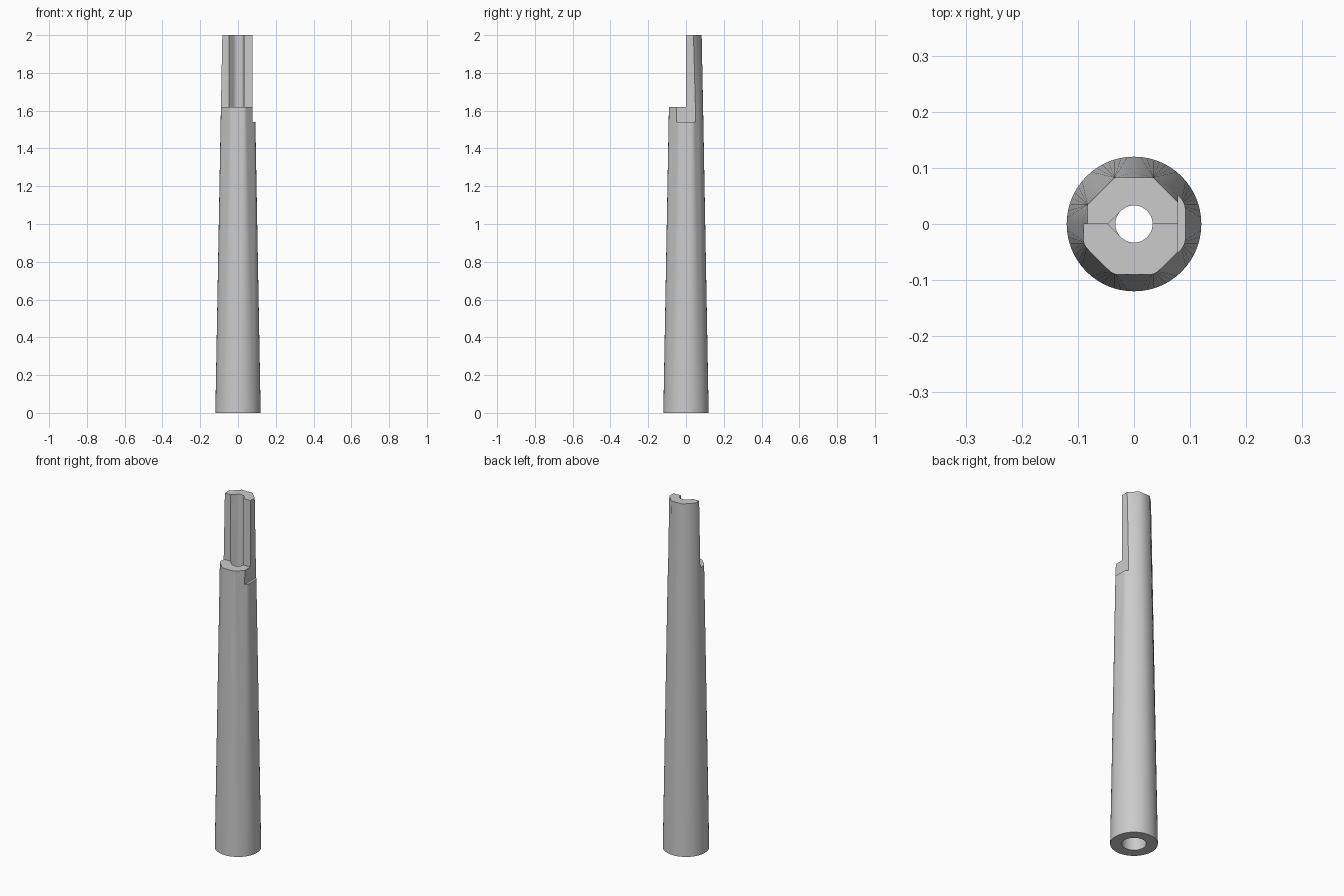
import bpy, bmesh
from math import cos, sin, pi, radians

if "Cube" in bpy.data.objects:
    bpy.data.objects.remove(bpy.data.objects["Cube"], do_unlink=True)

grey = bpy.data.materials.new("plain grey")
grey.use_nodes = True
colour = (0.6, 0.6, 0.6, 1)
grey.diffuse_color = colour
grey.node_tree.nodes["Principled BSDF"].inputs["Base Color"].default_value = colour


def ring(radius, z, count, turn=0.0):
    return [(radius * cos(turn + 2 * pi * i / count),
             radius * sin(turn + 2 * pi * i / count), z) for i in range(count)]


def hull(name, points):
    """Solid convex part spanned by its cross-sections."""
    bm = bmesh.new()
    for p in points:
        bm.verts.new(p)
    bmesh.ops.convex_hull(bm, input=bm.verts)
    bmesh.ops.dissolve_limit(bm, angle_limit=0.008, verts=bm.verts, edges=bm.edges)
    bmesh.ops.recalc_face_normals(bm, faces=bm.faces)
    mesh = bpy.data.meshes.new(name)
    bm.to_mesh(mesh)
    bm.free()
    mesh.materials.append(grey)
    obj = bpy.data.objects.new(name, mesh)
    bpy.context.collection.objects.link(obj)
    return obj


def box(name, low, high):
    return hull(name, [(x, y, z) for x in (low[0], high[0])
                       for y in (low[1], high[1]) for z in (low[2], high[2])])


def cut(target, cutter):
    cutter.hide_render = True
    bpy.context.view_layer.objects.active = target
    mod = target.modifiers.new("cut", "BOOLEAN")
    mod.operation = "DIFFERENCE"
    mod.solver = "EXACT"
    mod.object = cutter
    bpy.ops.object.modifier_apply(modifier=mod.name)
    bpy.data.objects.remove(cutter, do_unlink=True)


SEG = 64
BASE_R, NECK_R, BORE_R = 0.12, 0.092, 0.033
NECK_Z, SHELF_Z, TOP_Z = 1.54, 1.62, 2.0
OCT_R = 0.083 / cos(pi / 8)

# Tapered round handle blending into an octagonal shank
shaft = hull("tapered_shaft",
             ring(BASE_R, 0, SEG) + ring(NECK_R, NECK_Z, SEG)
             + ring(OCT_R, SHELF_Z, 8, pi / 8) + ring(OCT_R, TOP_Z, 8, pi / 8))

# Half of the shank removed, and a flat milled along its left side
cut(shaft, box("front_cutter", (-0.2, -0.2, SHELF_Z), (0.2, 0, 2.1)))
cut(shaft, box("side_cutter", (0.078, -0.2, NECK_Z), (0.2, 0.2, 2.1)))

# Tapered bore, then a teardrop channel through the shank
cut(shaft, hull("bore_cutter", ring(0.062, -0.01, SEG) + ring(BORE_R, NECK_Z + 0.01, SEG)))
tip = -BORE_R * 2 ** 0.5
cut(shaft, hull("channel_cutter",
                ring(BORE_R, NECK_Z, SEG) + ring(BORE_R, 2.1, SEG)
                + [(tip, 0, NECK_Z), (tip, 0, 2.1)]))

bpy.ops.object.select_all(action="DESELECT")
shaft.select_set(True)
bpy.context.view_layer.objects.active = shaft
bpy.ops.object.shade_smooth_by_angle(angle=radians(20))
